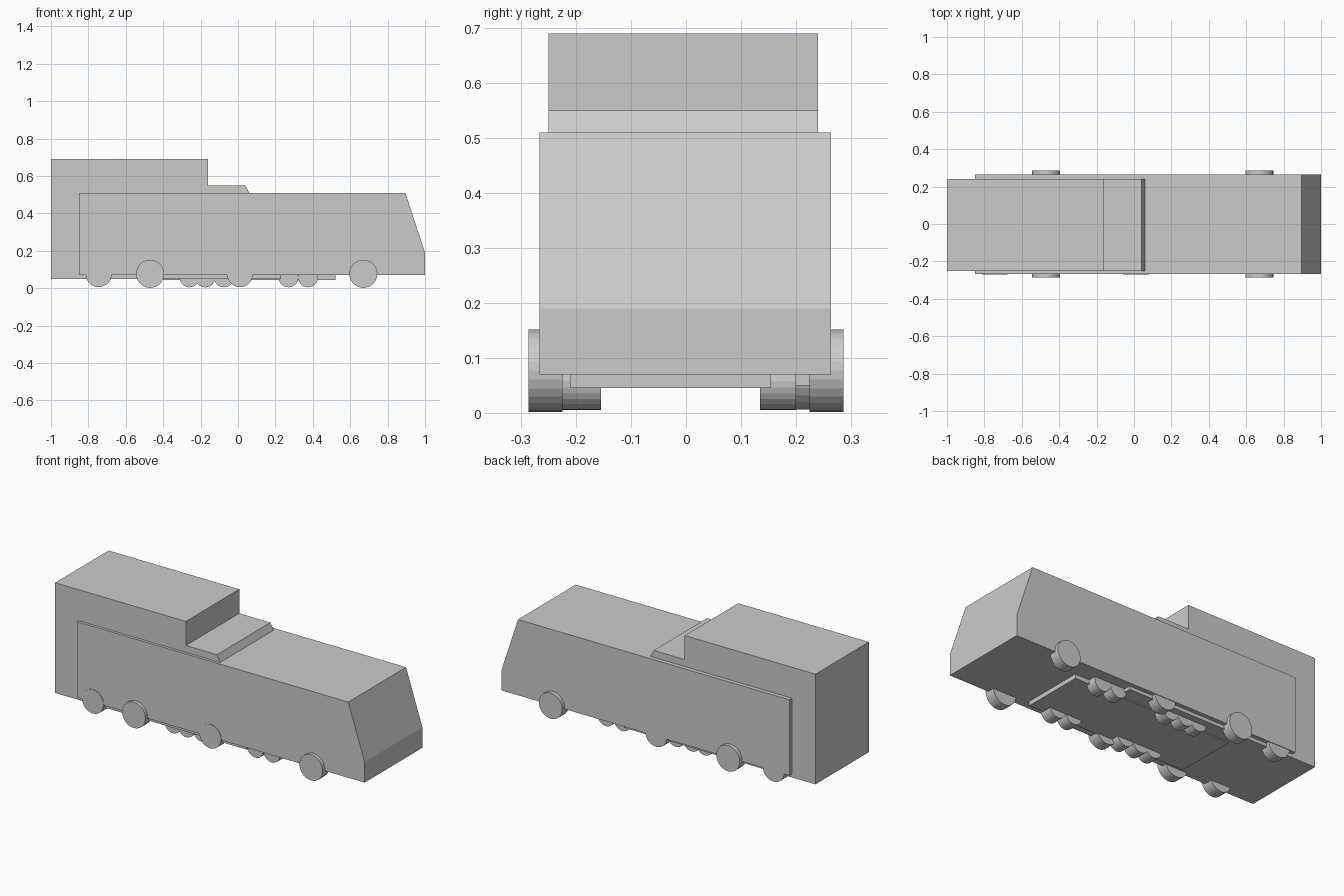
import bpy
import bmesh
from math import pi
from mathutils import Matrix

cube = bpy.data.objects.get("Cube")
if cube:
    bpy.data.objects.remove(cube, do_unlink=True)

grey = bpy.data.materials.new("plain_grey")
grey.use_nodes = True
colour = (0.6, 0.6, 0.6, 1)
grey.diffuse_color = colour
grey.node_tree.nodes["Principled BSDF"].inputs["Base Color"].default_value = colour


def add_object(name, bm):
    bmesh.ops.recalc_face_normals(bm, faces=bm.faces)
    mesh = bpy.data.meshes.new(name)
    bm.to_mesh(mesh)
    bm.free()
    mesh.materials.append(grey)
    obj = bpy.data.objects.new(name, mesh)
    bpy.context.collection.objects.link(obj)
    return obj


def extrude_profile(name, points, y0, y1):
    """Side outline (x, z) extruded across the width."""
    bm = bmesh.new()
    face = bm.faces.new([bm.verts.new((x, y0, z)) for x, z in points])
    moved = bmesh.ops.extrude_face_region(bm, geom=[face])["geom"]
    verts = [v for v in moved if isinstance(v, bmesh.types.BMVert)]
    bmesh.ops.translate(bm, verts=verts, vec=(0, y1 - y0, 0))
    return add_object(name, bm)


def wheel(name, x, z, radius, y0, y1):
    bm = bmesh.new()
    place = Matrix.Translation((x, (y0 + y1) / 2, z)) @ Matrix.Rotation(pi / 2, 4, "X")
    bmesh.ops.create_cone(bm, cap_ends=True, segments=28, radius1=radius,
                          radius2=radius, depth=abs(y1 - y0), matrix=place)
    return add_object(name, bm)


# Wide main hull with a sloping nose
extrude_profile("main_hull", [(-0.85, 0.07), (1, 0.07), (1, 0.19),
                              (0.895, 0.51), (-0.85, 0.51)], -0.266, 0.264)

# Tall rear cabin with a stepped cowl and a low floor
extrude_profile("rear_cabin", [(-1, 0.05), (0.23, 0.05), (0.23, 0.3), (0.06, 0.51),
                               (0.04, 0.55), (-0.16, 0.55), (-0.16, 0.69), (-1, 0.69)],
                -0.25, 0.24)

# Underframe plate
extrude_profile("underframe", [(-0.5, 0.045), (0.52, 0.045),
                               (0.52, 0.08), (-0.5, 0.08)], -0.21, 0.155)

for label, side in (("left", 1), ("right", -1)):
    # Outer wheels stand proud of the hull
    for i, x in enumerate((-0.47, 0.67)):
        wheel(f"outer_wheel_{label}_{i}", x, 0.077, 0.075, side * 0.225, side * 0.286)
    # Wheels almost flush with the hull side
    flush = 0.261 if side > 0 else 0.269
    for i, x in enumerate((-0.745, 0.01)):
        wheel(f"flush_wheel_{label}_{i}", x, 0.075, 0.069, side * 0.2, side * flush)
    # Small inner rollers
    inner, outer = (0.135, 0.2) if side > 0 else (0.155, 0.227)
    for i, x in enumerate((-0.26, -0.175, -0.075, 0.27, 0.375)):
        wheel(f"inner_roller_{label}_{i}", x, 0.058, 0.053, side * inner, side * outer)
